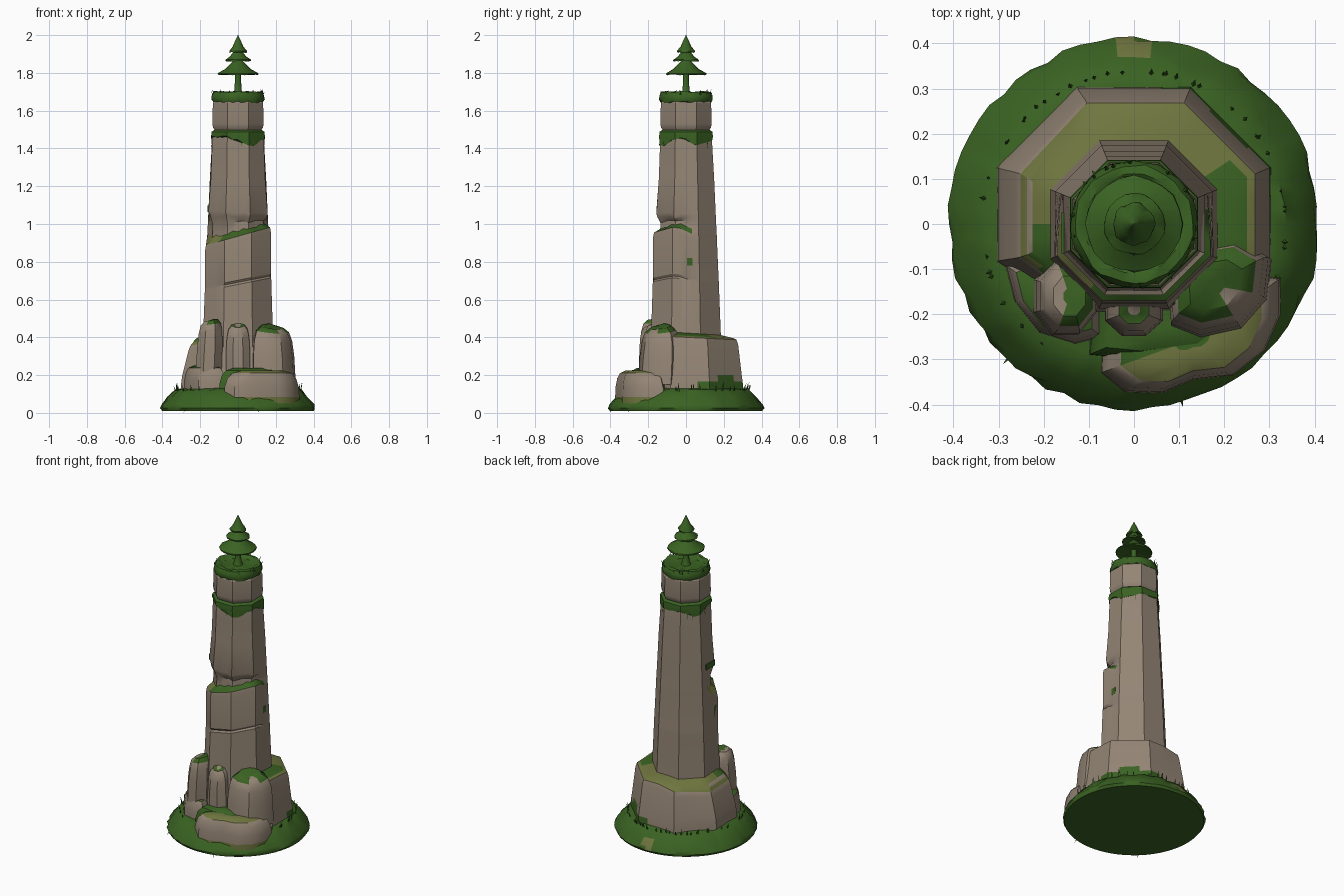
import bpy, bmesh, math, random
from mathutils import Vector

if "Cube" in bpy.data.objects:
    bpy.data.objects.remove(bpy.data.objects["Cube"])

random.seed(4)
N = 32


def material(name, rgb):
    m = bpy.data.materials.new(name)
    m.diffuse_color = (*rgb, 1)
    m.use_nodes = True
    m.node_tree.nodes["Principled BSDF"].inputs["Base Color"].default_value = m.diffuse_color
    return m


STONE = material("warm_stone", (0.295, 0.235, 0.178))
GREEN = material("grass_green", (0.042, 0.122, 0.016))
OLIVE = material("olive_moss", (0.16, 0.18, 0.05))
MATS = [STONE, GREEN, OLIVE]


def finish(name, bm, rule, angle=28):
    bmesh.ops.recalc_face_normals(bm, faces=bm.faces)
    for f in bm.faces:
        f.material_index = rule(f.calc_center_median(), f.normal)
    me = bpy.data.meshes.new(name)
    bm.to_mesh(me)
    bm.free()
    for m in MATS:
        me.materials.append(m)
    ob = bpy.data.objects.new(name, me)
    bpy.context.collection.objects.link(ob)
    if angle:
        bpy.ops.object.select_all(action='DESELECT')
        ob.select_set(True)
        bpy.context.view_layer.objects.active = ob
        bpy.ops.object.shade_smooth_by_angle(angle=math.radians(angle))
    return ob


def loft(name, rings, rule, angle=28):
    bm = bmesh.new()
    rs = [[bm.verts.new(p) for p in r] for r in rings]
    for a, b in zip(rs, rs[1:]):
        n = len(a)
        for i in range(n):
            j = (i + 1) % n
            bm.faces.new((a[i], a[j], b[j], b[i]))
    bm.faces.new(rs[0][::-1])
    bm.faces.new(rs[-1])
    return finish(name, bm, rule, angle)


def angles(n=N):
    return [2 * math.pi * i / n for i in range(n)]


def octo(a):
    # octagon with flats toward the axes, apothem 1
    return 1 / math.cos((a + math.pi / 8) % (math.pi / 4) - math.pi / 8)


def circle(r, z, n=N, jr=0.0, jz=0.0):
    pts = []
    for a in angles(n):
        q = r + random.uniform(-jr, jr)
        pts.append((q * math.cos(a), q * math.sin(a), z + random.uniform(-jz, jz)))
    return pts


def octring(r, z, jz=0.0):
    return [(r * octo(a) * math.cos(a), r * octo(a) * math.sin(a),
             z + random.uniform(-jz, jz)) for a in angles()]


green = lambda c, n: 1
stone = lambda c, n: 0

# grassy mound
loft("grass_mound",
     [circle(.403, .01, 64), circle(.41, .025, 64, .006), circle(.402, .045, 64, .006),
      circle(.368, .085, 64, .006, .005), circle(.337, .12, 64, .004, .006),
      circle(.30, .13, 64), circle(.15, .14, 64)],
     lambda c, n: 2 if abs(c.x) < .03 and c.y > .36 and n.z > .3 else 1, 40)


# stone plinth around the shaft, flattened at the front and lower on the left
def plinth_ring(r, z, slope, left=0.0, squeeze=1.0):
    out = []
    for x, y, _ in octring(r, z):
        if y < 0:
            y *= .66
        dip = left * min(x, 0)
        out.append((x * (squeeze if x < 0 else 1), y, z - slope * y + dip))
    return out


def plinth_rule(c, n):
    ang = math.degrees(math.atan2(c.y, c.x))
    r = math.hypot(c.x, c.y)
    if n.z > .6:
        return 1 if -100 < ang < 38 and r < .25 or r < .235 and ang < -100 else 2
    return 1 if c.z < .165 and 15 < ang < 75 or c.z < .20 and 35 < ang < 60 else 0


loft("plinth",
     [plinth_ring(.306, .08, 0), plinth_ring(.302, .14, 0), plinth_ring(.30, .165, 0),
      plinth_ring(.295, .20, 0), plinth_ring(.276, .375, .05, .18, .95),
      plinth_ring(.268, .40, .05, .18, .94), plinth_ring(.25, .408, .05, .15, .95),
      plinth_ring(.225, .415, .06, .12), plinth_ring(.15, .43, .06)], plinth_rule)


# stone shaft, with a slanted notch and a crack on the front
def shaft_ring(z, r, inset=1.0, slant=0.0, jz=0.0, right=False):
    pts = []
    for a in angles():
        f = max(0, min(1, (.35 - math.sin(a)) / .6))    # 1 at the front, 0 at the back
        g = f if not right or math.cos(a) > -.4 else 0
        q = r * octo(a) * (1 - (1 - inset) * g)
        x, y = q * math.cos(a), q * math.sin(a)
        pts.append((x, y, z + f * slant * x + random.uniform(-jz, jz) * f))
    return pts


def shaft_rule(c, n):
    if n.z > .45 and .85 < c.z < 1.02:
        return 1 if c.x > -.08 else 2
    return 1 if c.z > 1.475 else 0


loft("shaft",
     [shaft_ring(.35, .187), shaft_ring(.68, .174, 1.01, .2), shaft_ring(.691, .174, .96, .2, 0, True),
      shaft_ring(.702, .173, 1.01, .2), shaft_ring(.91, .164, 1.06, .28),
      shaft_ring(.935, .163, 1.04, .28), shaft_ring(.965, .162, .84, .24, .008),
      shaft_ring(1.01, .159, .84, .05, .01), shaft_ring(1.035, .158, .95, -.06, .01),
      shaft_ring(1.06, .157, 1.0, -.06, .008), shaft_ring(1.24, .149, .965),
      shaft_ring(1.38, .141, .985), shaft_ring(1.45, .137),
      shaft_ring(1.485, .132), shaft_ring(1.50, .12), shaft_ring(1.52, .12)], shaft_rule)

# upper moss collar with dripping lower edge
drip = []
for x, y, z in octring(.1395, 1.458, .008):
    hang = max(0, .045 - .45 * abs(x - .06)) if y < 0 else max(0, .04 - .4 * abs(y - .07))
    drip.append((x * 1.01, y * 1.01, z - hang))
loft("moss_collar", [drip, octring(.142, 1.467), octring(.14, 1.488),
                     octring(.125, 1.498)], green, 40)

# top block
loft("top_block", [octring(.122, 1.495), octring(.132, 1.51), octring(.136, 1.53),
                   octring(.133, 1.64), octring(.12, 1.66)], stone)

# grass cap
loft("grass_cap", [circle(.134, 1.645, N, .003, .008), circle(.140, 1.66, N, .003),
                   circle(.139, 1.68, N, .004), circle(.13, 1.70, N, .004, .004),
                   circle(.11, 1.70, N, .003, .004), circle(.09, 1.685), circle(.02, 1.69)],
     green, 40)

# tree
loft("tree_trunk", [circle(.035, 1.68, 10), circle(.02, 1.705, 10), circle(.016, 1.76, 10),
                    circle(.016, 1.83, 10)], green, 40)
TIERS = [(.11, 1.79, 1.885), (.07, 1.862, 1.94), (.048, 1.908, 2.0)]
for i, (r, z, top) in enumerate(TIERS):
    h = top - z
    loft(f"tree_tier_{i + 1}",
         [circle(.012, z + .02, 20), circle(r * .96, z, 20, .004, .003),
          circle(r * .97, z + .008, 20, .003), circle(r * .6, z + h * .33, 20),
          circle(r * .34, z + h * .65, 20), circle(.001, top, 20)], green, 40)


# boulders: outline prism narrowing in rounded steps
def rock(name, outline, z0, z1, tilt=(0, 0), rule=None, lean=(0, 0)):
    cx = sum(p[0] for p in outline) / len(outline)
    cy = sum(p[1] for p in outline) / len(outline)
    h = z1 - z0
    rings = []
    for t, s in ((0, 1), (.2, 1.0), (.5, .98), (.76, .91), (.92, .78), (1, .52), (1.005, .2)):
        rings.append([(cx + (x - cx) * s + lean[0] * t, cy + (y - cy) * s + lean[1] * t,
                       z0 + h * t + t * (tilt[0] * (x - cx) + tilt[1] * (y - cy)))
                      for x, y in outline])
    loft(name, rings, rule or (lambda c, n: 1 if n.z > .72 else 0), 34)


def blob(cx, cy, rx, ry, n=8):
    return [(cx + rx * octo(a) * .97 * math.cos(a + .39), cy + ry * octo(a) * .97 * math.sin(a + .39))
            for a in angles(n)]


def front_rock_rule(c, n):
    if n.z > .7:
        return 2 if math.hypot(c.x, c.y) > .29 or c.x > .2 else 1
    return 2 if c.z < .095 else 0


rock("upper_rock_left", blob(-.155, -.16, .076, .095), .22, .49, (.1, 0),
     lambda c, n: 1 if n.z > .6 and c.x > -.15 else 0, (.012, 0))
rock("upper_rock_middle", blob(0, -.19, .072, .065), .20, .465, (0, .2))
rock("upper_rock_right", [(.085, -.23), (.15, -.255), (.24, -.235), (.295, -.17),
                          (.305, -.08), (.24, -.04), (.12, -.06), (.08, -.15)],
     .15, .455, (-.1, .1), lambda c, n: 1 if n.z > .6 and (c.x < .2 or c.y > -.14) else 0,
     (-.01, .015))
rock("lower_rock_front", [(-.075, -.33), (-.02, -.372), (.06, -.375), (.13, -.345), (.22, -.335),
                          (.29, -.28), (.325, -.20), (.325, -.12), (.2, -.10), (.06, -.15),
                          (-.07, -.2)], .05, .225, (0, 0), front_rock_rule)
rock("lower_rock_left", [(-.285, -.09), (-.265, -.17), (-.21, -.24), (-.13, -.265),
                         (-.07, -.25), (-.07, -.12), (-.2, -.05)], .10, .25)
rock("green_step", [(-.10, -.29), (0, -.30), (.16, -.28), (.25, -.22), (.2, -.1), (-.09, -.1)],
     .08, .238, (0, 0), green)


# small moss plates on the shaft, thin
def plate(name, loc, size):
    bm = bmesh.new()
    bmesh.ops.create_cube(bm, size=1)
    for v in bm.verts:
        v.co = Vector(v.co[i] * size[i] + loc[i] for i in range(3))
    finish(name, bm, green, 0)


plate("moss_patch_right", (.169, .02, .80), (.008, .03, .04))
plate("moss_patch_left_high", (-.156, -.02, 1.08), (.009, .09, .035))
plate("moss_patch_left_low", (-.170, -.05, .78), (.008, .03, .07))

# grass blades around mound, collar and cap
bm = bmesh.new()


def blade(a, r, z, h, out):
    d = Vector((math.cos(a), math.sin(a), 0))
    s = Vector((-d.y, d.x, 0)) * .006
    p = d * r + Vector((0, 0, z))
    vs = [bm.verts.new(q) for q in (p + s, p - s, p - d * .007, p + d * out + Vector((0, 0, h)))]
    for i, j in ((0, 1), (1, 2), (2, 0)):
        bm.faces.new((vs[i], vs[j], vs[3]))


for count, r, z, h in ((54, .335, .11, .05), (16, .134, 1.68, .03), (12, .137, 1.46, -.06)):
    for _ in range(count):
        blade(random.uniform(0, 6.28), r, z, h * random.uniform(.6, 1.2), random.uniform(0, .015))
blade(math.atan2(-.31, -.29), .395, .03, -.03, .03)
blade(math.atan2(-.41, .11), .395, .03, -.03, .025)
finish("grass_blades", bm, green, 0)
